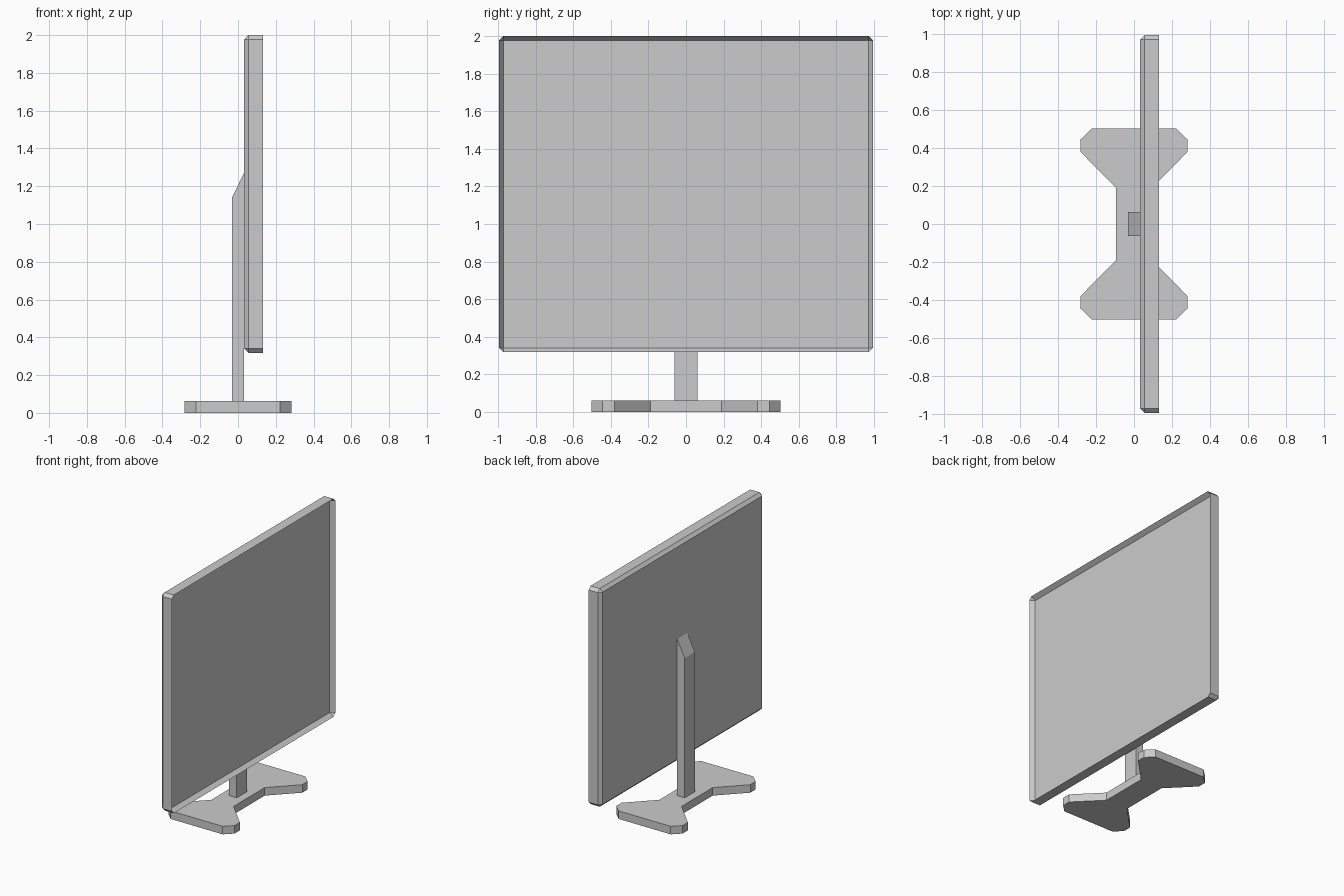
import bpy
import bmesh

default = bpy.data.objects.get("Cube")
if default:
    bpy.data.objects.remove(default, do_unlink=True)

grey = bpy.data.materials.new("plain grey")
grey.use_nodes = True
grey.diffuse_color = (0.6, 0.6, 0.6, 1)
grey.node_tree.nodes["Principled BSDF"].inputs["Base Color"].default_value = (0.6, 0.6, 0.6, 1)


def finish(name, bm):
    bmesh.ops.recalc_face_normals(bm, faces=bm.faces)
    mesh = bpy.data.meshes.new(name)
    bm.to_mesh(mesh)
    bm.free()
    mesh.materials.append(grey)
    obj = bpy.data.objects.new(name, mesh)
    bpy.context.collection.objects.link(obj)
    return obj


def extrude(name, points, offset):
    bm = bmesh.new()
    face = bm.faces.new([bm.verts.new(p) for p in points])
    moved = bmesh.ops.extrude_face_region(bm, geom=[face], use_keep_orig=True)["geom"]
    bmesh.ops.translate(bm, vec=offset, verts=[v for v in moved if isinstance(v, bmesh.types.BMVert)])
    return finish(name, bm)


# Foot: a flat bow-tie outline mirrored through all four quadrants
quarter = [(0.095, 0.19), (0.282, 0.38), (0.282, 0.445), (0.222, 0.503)]
half = quarter + [(-x, y) for x, y in reversed(quarter)]
outline = half + [(-x, -y) for x, y in half]
extrude("foot", [(x, y, 0) for x, y in outline], (0, 0, 0.062))

# Post: upright bar with a slanted top
side = [(-0.032, 0.062), (0.032, 0.062), (0.032, 1.27), (-0.032, 1.14)]
extrude("post", [(x, -0.062, z) for x, z in side], (0, 0.124, 0))

# Panel: cut-cornered rim, chamfered back, screen set into the front
HALF_W, BOTTOM, TOP, CUT = 0.995, 0.318, 2.0, 0.023
RIM_FRONT, RIM_BACK, BACK, SCREEN = 0.133, 0.055, 0.032, 0.098
mid, half_h = (BOTTOM + TOP) / 2, (TOP - BOTTOM) / 2
signs = [(1, 1), (-1, 1), (-1, -1), (1, -1)]

bm = bmesh.new()


def rim_ring(x):
    ring = []
    for sy, sz in signs:
        pair = [(HALF_W, half_h - CUT), (HALF_W - CUT, half_h)]
        if sy * sz < 0:
            pair.reverse()
        ring += [bm.verts.new((x, sy * a, mid + sz * b)) for a, b in pair]
    return ring


def cap(x, ring):
    corners = [bm.verts.new((x, sy * (HALF_W - CUT), mid + sz * (half_h - CUT))) for sy, sz in signs]
    bm.faces.new(corners)
    for i in range(4):
        j = (i + 1) % 4
        bm.faces.new((corners[i], ring[2 * i], ring[2 * i + 1]))
        bm.faces.new((corners[i], ring[2 * i + 1], ring[2 * j], corners[j]))


front, back = rim_ring(RIM_FRONT), rim_ring(RIM_BACK)
for i in range(8):
    j = (i + 1) % 8
    bm.faces.new((front[i], front[j], back[j], back[i]))
cap(SCREEN, front)
cap(BACK, back)
finish("panel", bm)
